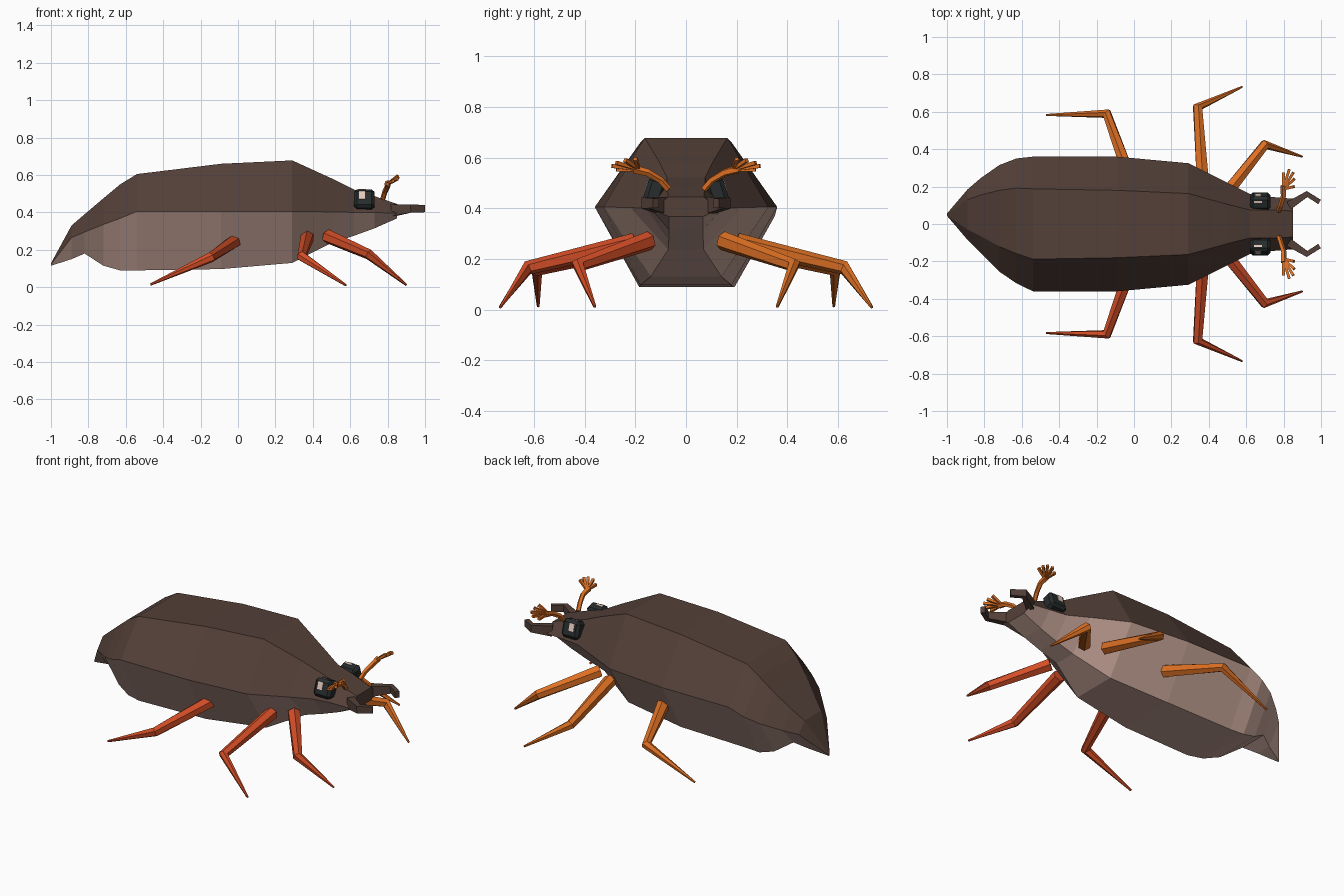
import bpy, bmesh, math
from mathutils import Vector, Matrix

if "Cube" in bpy.data.objects:
    bpy.data.objects.remove(bpy.data.objects["Cube"])


def material(name, rgb):
    m = bpy.data.materials.new(name)
    m.diffuse_color = (*rgb, 1)
    m.use_nodes = True
    m.node_tree.nodes["Principled BSDF"].inputs["Base Color"].default_value = m.diffuse_color
    return m


BROWN = material("shell brown", (0.088, 0.051, 0.040))
PINK = material("belly pink", (0.54, 0.355, 0.30))
ORANGE = material("left leg orange", (0.72, 0.16, 0.017))
RED = material("right leg red", (0.65, 0.075, 0.02))
BLACK = material("eye black", (0.020, 0.025, 0.025))
PALE = material("eye glint", (0.80, 0.60, 0.52))


def finish(bm, name, *mats):
    bmesh.ops.recalc_face_normals(bm, faces=bm.faces)
    me = bpy.data.meshes.new(name)
    bm.to_mesh(me)
    bm.free()
    for m in mats:
        me.materials.append(m)
    ob = bpy.data.objects.new(name, me)
    bpy.context.collection.objects.link(ob)
    return ob


def tube(bm, pts, radii, n=6, flat=1.0):
    """Faceted limb through points; flat squashes it across its side axis."""
    pts = [Vector(p) for p in pts]
    rings = []
    for i, p in enumerate(pts):
        t = (pts[min(i + 1, len(pts) - 1)] - pts[max(i - 1, 0)]).normalized()
        side = t.cross(Vector((0, 0, 1))).normalized()
        up = side.cross(t)
        ring = []
        for k in range(n):
            a = 2 * math.pi * (k + 0.5) / n
            ring.append(bm.verts.new(p + radii[i] * (flat * math.cos(a) * side + math.sin(a) * up)))
        rings.append(ring)
    for a, b in zip(rings, rings[1:]):
        for k in range(n):
            bm.faces.new((a[k], a[(k + 1) % n], b[(k + 1) % n], b[k]))
    bm.faces.new(rings[0])
    bm.faces.new(rings[-1])


def box(name, size, mat, frame, offset=(0, 0, 0), bevel=0):
    bm = bmesh.new()
    bmesh.ops.create_cube(bm, size=1)
    bmesh.ops.scale(bm, vec=size, verts=bm.verts)
    if bevel:
        bmesh.ops.bevel(bm, geom=bm.edges[:], offset=bevel, segments=1, affect='EDGES')
    bmesh.ops.transform(bm, matrix=frame @ Matrix.Translation(offset), verts=bm.verts)
    return finish(bm, name, mat)


# Body and head: six-sided sections (x, y centre, top z, half width, side z, half width, bottom z, half width)
sections = [
    (-1.00, .05, .128, .004, .122, .006, .115, .004),
    (-0.89, .05, .33, .08, .265, .135, .15, .05),
    (-0.82, .045, .39, .11, .295, .20, .18, .09),
    (-0.72, .03, .475, .15, .335, .285, .115, .15),
    (-0.63, .017, .55, .175, .368, .333, .09, .175),
    (-0.54, 0, .605, .188, .405, .36, .09, .185),
    (-0.09, 0, .66, .18, .405, .36, .097, .18),
    (0.29, 0, .678, .163, .405, .325, .13, .14),
    (0.50, 0, .582, .105, .403, .22, .237, .07),
    (0.62, 0, .522, .075, .40, .16, .275, .068),
    (0.73, 0, .487, .075, .40, .145, .315, .068),
    (0.85, 0, .445, .07, .395, .135, .368, .068),
]
bm = bmesh.new()
rings = []
for x, c, zt, wt, zm, wm, zb, wb in sections:
    prof = [(-wt, zt), (wt, zt), (wm, zm), (wb, zb), (-wb, zb), (-wm, zm)]
    rings.append([bm.verts.new((x, c + y, z)) for y, z in prof])
for a, b in zip(rings, rings[1:]):
    for k in range(6):
        f = bm.faces.new((a[k], a[(k + 1) % 6], b[(k + 1) % 6], b[k]))
        f.material_index = 1 if k in (2, 3, 4) else 0   # below the side seam is belly
bm.faces.new(rings[0])
bm.faces.new(rings[-1])
finish(bm, "body", BROWN, PINK)

# Right-hand coordinates (y > 0) are mirrored by s
legs = {
    "front_leg": [(.48, .145, .272), (.70, .425, .175), (.90, .36, .012)],
    "middle_leg": [(.37, .20, .265), (.34, .625, .165), (.578, .733, .01)],
    "hind_leg": [(-.02, .24, .245), (-.145, .59, .16), (-.468, .583, .014)],
}
fan_tips = [(.855, .20, .595), (.857, .24, .59), (.852, .275, .58), (.83, .292, .567), (.80, .275, .552)]

for s, side, leg_mat in ((1, "left", ORANGE), (-1, "right", RED)):
    def mir(p):
        return (p[0], s * p[1], p[2])

    # Legs
    for name, pts in legs.items():
        bm = bmesh.new()
        tube(bm, [mir(p) for p in pts], (.038, .028, .006))
        finish(bm, f"{side}_{name}", leg_mat)

    # Antenna stalk and fan blades
    bm = bmesh.new()
    tube(bm, [mir(p) for p in ((.775, .07, .475), (.785, .10, .51), (.80, .15, .54), (.80, .205, .555))],
         (.014, .014, .015, .018), n=5)
    for tip in fan_tips:
        tube(bm, [mir((.797, .185, .552)), mir(tip)], (.008, .011), n=4)
    finish(bm, f"{side}_antenna", ORANGE)

    # Mandible
    bm = bmesh.new()
    tube(bm, [mir(p) for p in ((.83, .10, .412), (.925, .16, .421), (.992, .118, .42))],
         (.045, .031, .027), n=4, flat=.7)
    finish(bm, f"{side}_mandible", BROWN)

    # Eye, leaning inward, with pale glints
    frame = Matrix.Translation((.675, s * .122, .467)) @ Matrix.Rotation(s * .3, 4, 'X')
    box(f"{side}_eye", (.112, .075, .105), BLACK, frame, bevel=.016)
    box(f"{side}_eye_glint", (.032, .006, .045), PALE, frame, (-.012, s * .037, .014))
    box(f"{side}_eye_top_glint", (.045, .012, .006), PALE, frame, (-.012, s * .012, .052))
